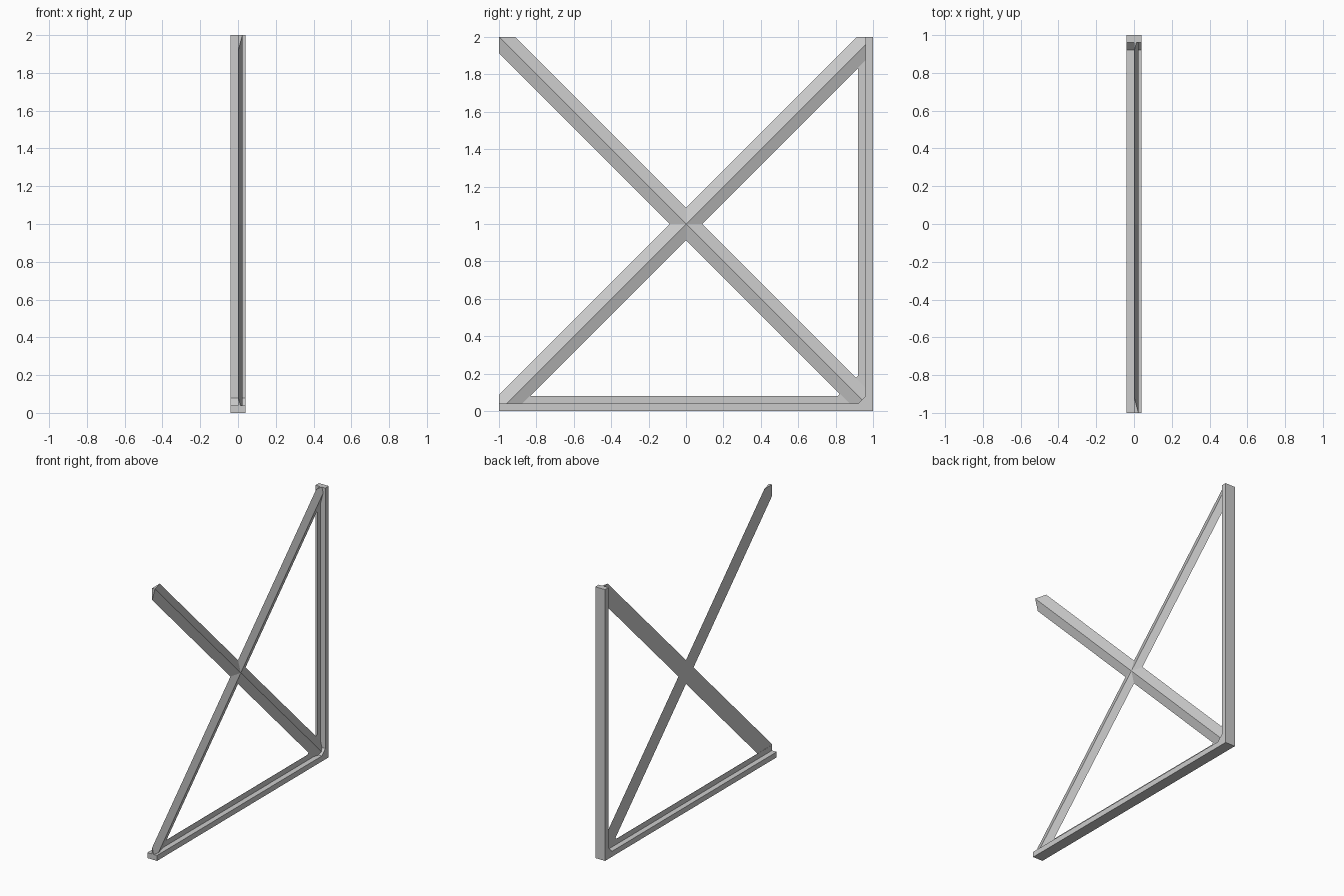
import bpy
import bmesh
from mathutils import Vector

cube = bpy.data.objects.get("Cube")
if cube:
    bpy.data.objects.remove(cube, do_unlink=True)

grey = bpy.data.materials.new("plain_grey")
grey.use_nodes = True
colour = (0.6, 0.6, 0.6, 1.0)
grey.diffuse_color = colour
grey.node_tree.nodes["Principled BSDF"].inputs["Base Color"].default_value = colour

RAIL = 0.04       # rail thickness and half its width
INNER = 1 - RAIL  # inner face of the upright rail


def finish(name, bm):
    bmesh.ops.recalc_face_normals(bm, faces=bm.faces)
    mesh = bpy.data.meshes.new(name)
    bm.to_mesh(mesh)
    bm.free()
    mesh.materials.append(grey)
    obj = bpy.data.objects.new(name, mesh)
    bpy.context.collection.objects.link(obj)
    return obj


def slab(name, outline, x0, x1):
    """Extrude a side outline (y, z) from x0 to x1."""
    bm = bmesh.new()
    face = bm.faces.new([bm.verts.new((x0, y, z)) for y, z in outline])
    out = bmesh.ops.extrude_face_region(bm, geom=[face])
    verts = [g for g in out["geom"] if isinstance(g, bmesh.types.BMVert)]
    bmesh.ops.translate(bm, verts=verts, vec=(x1 - x0, 0, 0))
    return finish(name, bm)


def brace(name, slope):
    """Long triangular bar through the centre, trimmed by the frame's planes."""
    bm = bmesh.new()
    along = Vector((0, 1, slope)).normalized()
    across = Vector((0, -slope, 1)).normalized()
    centre = Vector((0, 0, 1))
    half_width, ridge = 0.062, Vector((0.023, 0, 0))
    section = [across * half_width, ridge, across * -half_width]
    face = bm.faces.new([bm.verts.new(centre - along * 2 + p) for p in section])
    out = bmesh.ops.extrude_face_region(bm, geom=[face])
    verts = [g for g in out["geom"] if isinstance(g, bmesh.types.BMVert)]
    bmesh.ops.translate(bm, verts=verts, vec=along * 4)
    trims = [((0, -1, 0), (0, -1, 0)), ((0, INNER, 0), (0, 1, 0)),
             ((0, 0, RAIL), (0, 0, -1)), ((0, 0, 2), (0, 0, 1)),
             ((0, INNER, 2 * RAIL), (0, 1, -1))]
    for point, normal in trims:
        bmesh.ops.bisect_plane(bm, geom=bm.verts[:] + bm.edges[:] + bm.faces[:],
                               plane_co=point, plane_no=normal, clear_outer=True)
        rim = [e for e in bm.edges if e.is_boundary]
        if rim:
            bmesh.ops.holes_fill(bm, edges=rim)
    return finish(name, bm)


# L-shaped frame: floor rail and back upright with a bevelled inner corner
slab("corner_frame", [(-1, 0), (1, 0), (1, 2), (INNER, 2), (INNER, 2 * RAIL),
                      (INNER - RAIL, RAIL), (-1, RAIL)], -RAIL, RAIL)

# Thin web along the inside of the frame
slab("inner_web", [(-1, RAIL), (INNER - RAIL, RAIL), (INNER, 2 * RAIL), (INNER, 2),
                   (0.92, 2), (0.92, 0.19), (0.81, 0.08), (-1, 0.08)], -0.001, 0.001)

# Crossed diagonal braces
brace("rising_brace", 1)
brace("falling_brace", -1)
